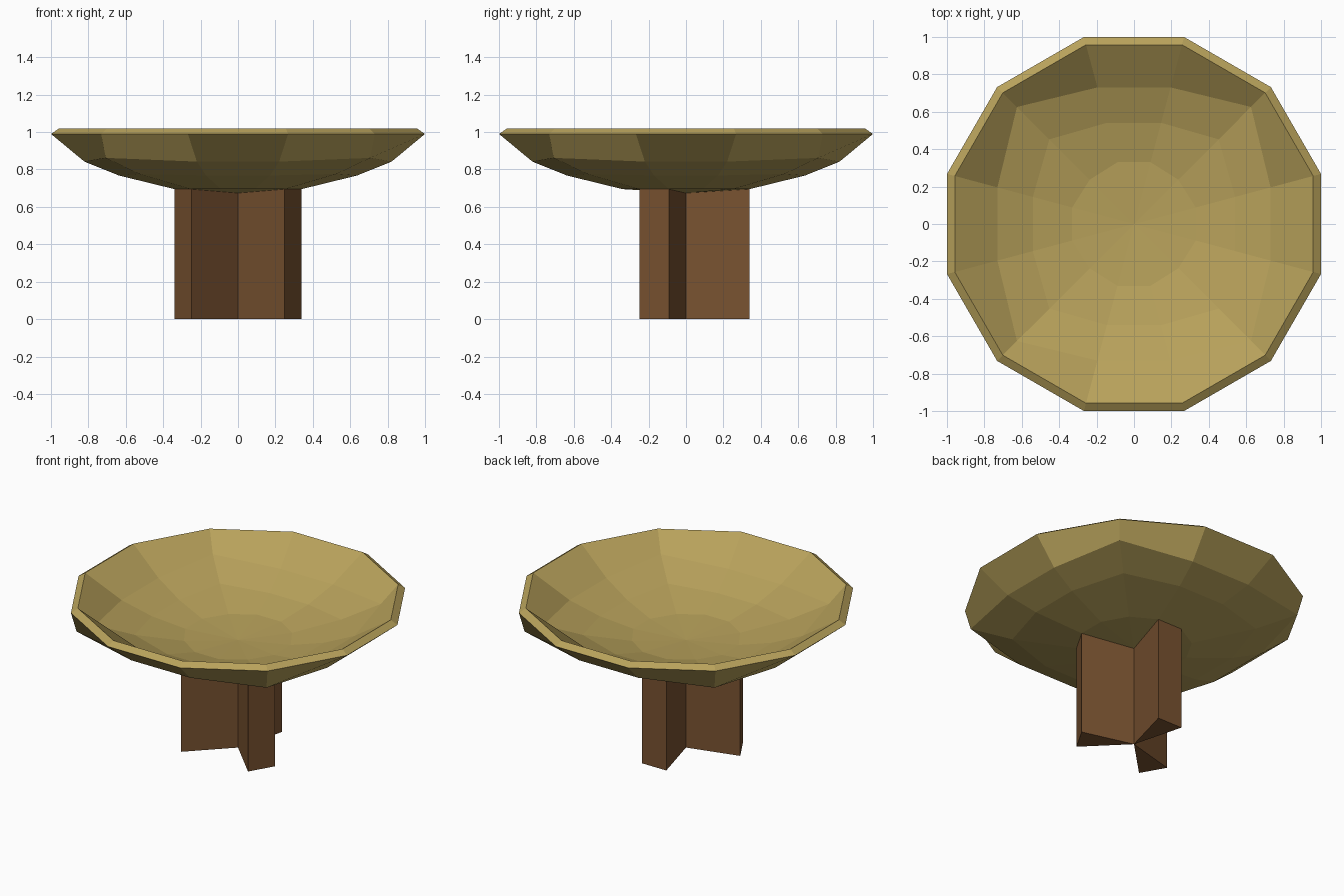
import bpy, bmesh
from math import radians, cos, sin

if "Cube" in bpy.data.objects:
    bpy.data.objects.remove(bpy.data.objects["Cube"])


def material(name, color):
    mat = bpy.data.materials.new(name)
    mat.diffuse_color = (*color, 1)
    mat.use_nodes = True
    mat.node_tree.nodes["Principled BSDF"].inputs["Base Color"].default_value = mat.diffuse_color
    return mat


def make_object(name, bm, mat):
    bmesh.ops.recalc_face_normals(bm, faces=bm.faces)
    mesh = bpy.data.meshes.new(name)
    bm.to_mesh(mesh)
    bm.free()
    mesh.materials.append(mat)
    obj = bpy.data.objects.new(name, mesh)
    bpy.context.collection.objects.link(obj)
    return obj


SIDES = 12


def angle(i):
    return radians(15 + 30 * i)


# Bowl rings: (radius, z) on the sides, then (radius, z) on the four diagonals
rings = [
    ((0.352, 0.695), (0.354, 0.695)),   # outside, bottom to rim
    ((0.66, 0.768), (0.745, 0.776)),
    ((0.85, 0.842), (1.0, 0.862)),
    ((1.035, 0.99), (1.035, 0.99)),
    ((0.992, 1.018), (0.992, 1.018)),   # inside, rim to bottom
    ((0.756, 0.872), (0.885, 0.895)),
    ((0.56, 0.795), (0.64, 0.81)),
    ((0.342, 0.745), (0.335, 0.745)),
]

bm = bmesh.new()
loops = []
for side, diagonal in rings:
    loop = []
    for i in range(SIDES):
        r, z = diagonal if i % 3 == 1 else side
        loop.append(bm.verts.new((r * cos(angle(i)), r * sin(angle(i)), z)))
    loops.append(loop)
for a, b in zip(loops, loops[1:]):
    for i in range(SIDES):
        j = (i + 1) % SIDES
        bm.faces.new((a[i], a[j], b[j], b[i]))
# Shallow cones close the bottom outside and inside
for loop, z in ((loops[0], 0.674), (loops[-1], 0.724)):
    tip = bm.verts.new((0, 0, z))
    for i in range(SIDES):
        bm.faces.new((loop[i], loop[(i + 1) % SIDES], tip))
make_object("bowl", bm, material("bowl_tan", (0.48, 0.36, 0.105)))

# Three wedge legs, each dropping from one segment of the bowl bottom
leg_mat = material("leg_brown", (0.19, 0.085, 0.03))
for name, i in (("back_leg", 2), ("left_leg", 6), ("right_leg", 10)):
    bm = bmesh.new()
    corners = [(0, 0, 0.674)] + [
        (0.352 * cos(angle(k)), 0.352 * sin(angle(k)), 0.695) for k in (i, i + 1)]
    top = [bm.verts.new(c) for c in corners]
    base = [bm.verts.new((x, y, 0)) for x, y, z in corners]
    bm.faces.new(top)
    bm.faces.new(base)
    for a in range(3):
        b = (a + 1) % 3
        bm.faces.new((top[a], top[b], base[b], base[a]))
    make_object(name, bm, leg_mat)
